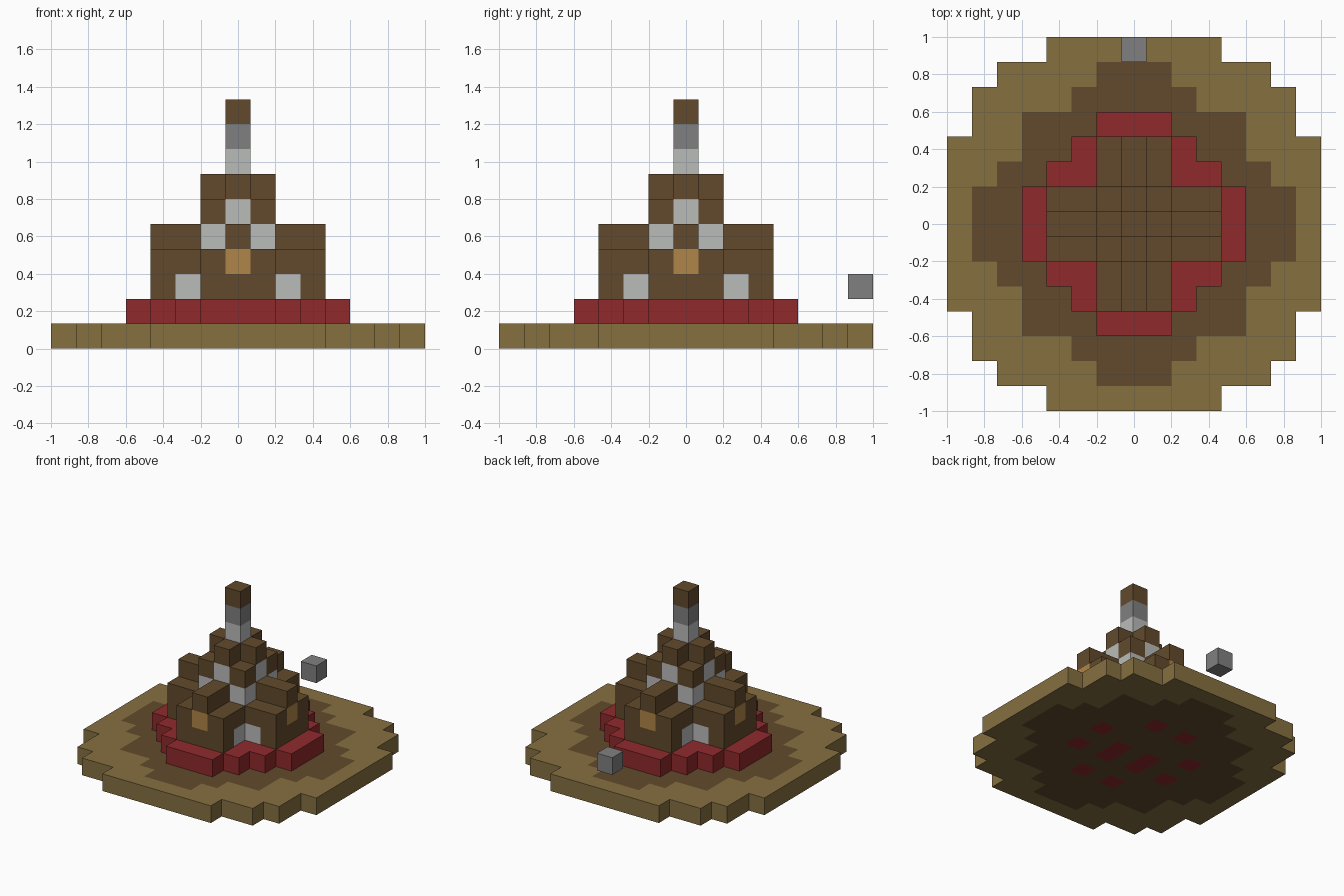
import bpy, bmesh
from mathutils import Vector

cube = bpy.data.objects.get("Cube")
if cube:
    bpy.data.objects.remove(cube, do_unlink=True)

UNIT = 2 / 15  # edge of one block


def linear(c):
    c /= 255
    return c / 12.92 if c <= 0.04045 else ((c + 0.055) / 1.055) ** 2.4


def material(name, rgb):
    mat = bpy.data.materials.new(name)
    colour = [linear(c) for c in rgb] + [1]
    mat.diffuse_color = colour
    mat.use_nodes = True
    bsdf = next(n for n in mat.node_tree.nodes if n.type == 'BSDF_PRINCIPLED')
    bsdf.inputs["Base Color"].default_value = colour
    return mat


COLOURS = {
    "sand": (134, 112, 64),
    "dark_wood": (98, 74, 44),
    "red_brick": (143, 42, 44),
    "pale_stone": (186, 188, 186),
    "grey_stone": (128, 128, 128),
    "gold": (175, 133, 72),
}
NAMES = list(COLOURS)
MATS = [material(n, c) for n, c in COLOURS.items()]
AXES = [Vector(v) for v in ((1, 0, 0), (0, 1, 0), (0, 0, 1))]
DIRECTIONS = [a * s for a in AXES for s in (1, -1)]


def blocks(name, cells, rule):
    """Join unit blocks into one shell; rule(cell, normal) names a face colour."""
    cells = set(cells)
    bm = bmesh.new()
    verts = {}

    def vert(p):
        key = tuple(round(c * 2) for c in p)
        if key not in verts:
            verts[key] = bm.verts.new(p * UNIT)
        return verts[key]

    for cell in sorted(cells):
        centre = Vector(cell) + Vector((0, 0, 0.5))
        for n in DIRECTIONS:
            if tuple(int(c + d) for c, d in zip(cell, n)) in cells:
                continue
            u = Vector((n.y, n.z, n.x))
            v = n.cross(u)
            face = bm.faces.new([vert(centre + (n + u * a + v * b) / 2)
                                 for a, b in ((1, 1), (-1, 1), (-1, -1), (1, -1))])
            face.material_index = NAMES.index(rule(cell, n))
    mesh = bpy.data.meshes.new(name)
    bm.to_mesh(mesh)
    bm.free()
    for mat in MATS:
        mesh.materials.append(mat)
    obj = bpy.data.objects.new(name, mesh)
    bpy.context.collection.objects.link(obj)
    return obj


def disc(widths, z):
    """Stepped round layer: widths[i] is the half width of row +-i."""
    return [(x, y, z) for y in range(1 - len(widths), len(widths))
            for x in range(-widths[abs(y)], widths[abs(y)] + 1)]


def cross(arm, half, z):
    return [(x, y, z) for x in range(-arm, arm + 1) for y in range(-arm, arm + 1)
            if min(abs(x), abs(y)) <= half]


# Ground with a worn earth patch and brick marks underneath
patch = {c[:2] for c in disc([6, 6, 5, 4, 4, 2, 1], 0)}


def ground_rule(cell, n):
    x, y, _ = cell
    if n.z == 0 or (x, y) not in patch:
        return "sand"
    marks = sorted((abs(x), abs(y))) == [1, 3] or (abs(x) == 1 and y in (-1, 0))
    return "red_brick" if n.z < 0 and marks else "dark_wood"


blocks("ground", disc([7, 7, 7, 7, 6, 6, 5, 3], 0), ground_rule)

# Brick plinth
blocks("plinth", disc([4, 4, 3, 2, 1], 1), lambda c, n: "red_brick")


# Cross-shaped hall with raised roof ridges
def hall_rule(cell, n):
    x, y, z = cell
    spot = tuple(sorted((abs(x), abs(y))))
    if (z, spot) == (2, (1, 2)) or (z, spot) == (4, (1, 1)):
        return "pale_stone"
    return "gold" if (z, spot) == (3, (0, 3)) else "dark_wood"


hall = cross(3, 1, 2) + cross(3, 1, 3) + cross(3, 0, 4) + cross(1, 1, 4)
blocks("hall", hall, hall_rule)

# Tower with a window on each side and crossed ridges
blocks("tower", cross(1, 1, 5) + cross(1, 0, 6),
       lambda c, n: "pale_stone" if c[2] == 5 and abs(c[0]) + abs(c[1]) == 1 else "dark_wood")

# Spire in three bands
for part, z, colour in (("spire_base", 7, "pale_stone"),
                        ("spire_middle", 8, "grey_stone"),
                        ("spire_cap", 9, "dark_wood")):
    blocks(part, [(0, 0, z)], lambda c, n, colour=colour: colour)

# Loose floating stone at the rear
blocks("floating_stone", [(0, 7, 2)], lambda c, n: "grey_stone")
